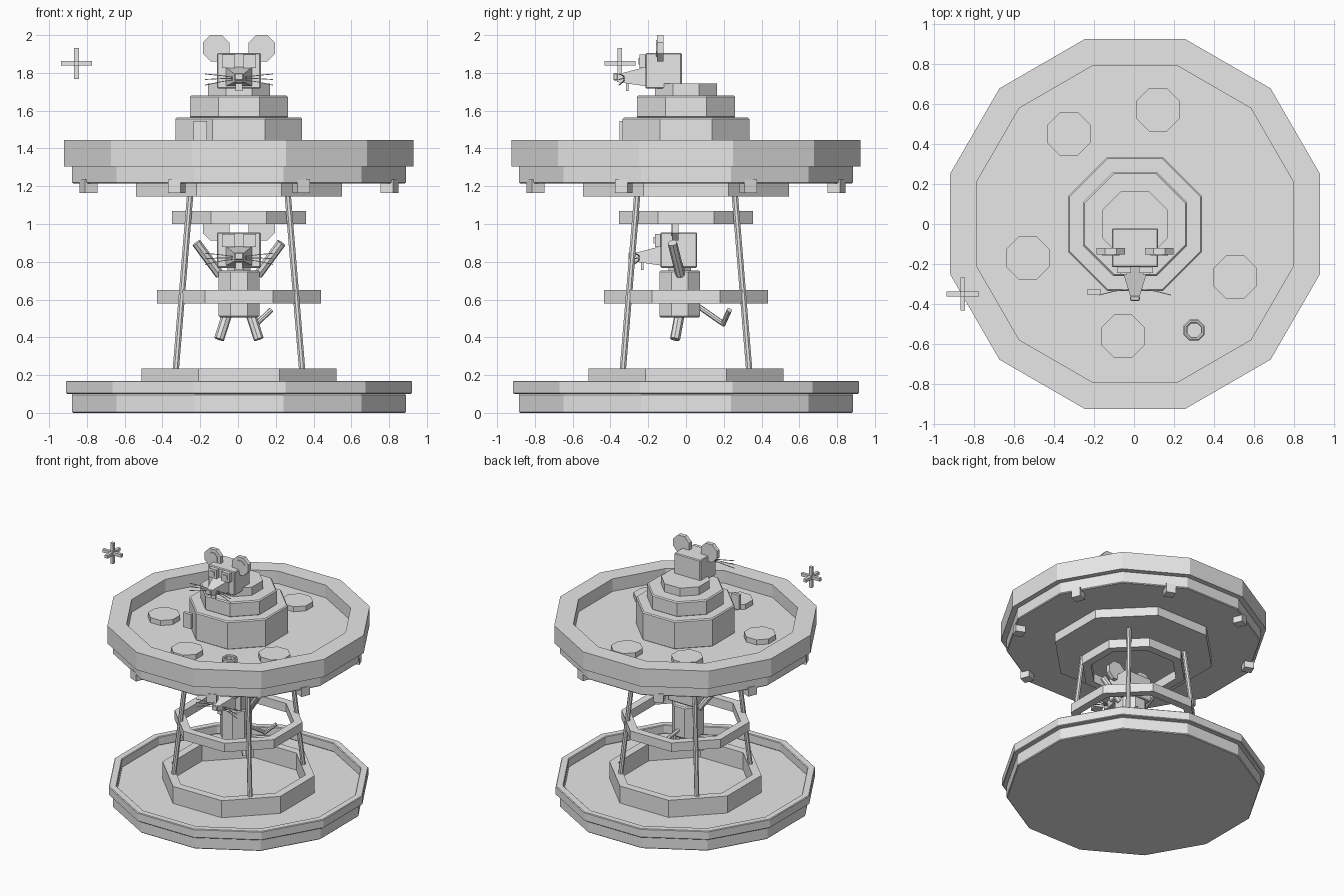
import bpy, bmesh, math
from mathutils import Vector, Matrix

if "Cube" in bpy.data.objects:
    bpy.data.objects.remove(bpy.data.objects["Cube"])

CX = 0.005  # axis of the whole tower
grey = bpy.data.materials.new("plain_grey")
grey.diffuse_color = (0.8, 0.8, 0.8, 1)
grey.use_nodes = True
grey.node_tree.nodes["Principled BSDF"].inputs["Base Color"].default_value = grey.diffuse_color


def finish(name, bm, bevel=0):
    bmesh.ops.recalc_face_normals(bm, faces=bm.faces)
    me = bpy.data.meshes.new(name)
    bm.to_mesh(me)
    bm.free()
    me.materials.append(grey)
    ob = bpy.data.objects.new(name, me)
    bpy.context.collection.objects.link(ob)
    if bevel:
        mod = ob.modifiers.new("edge", 'BEVEL')
        mod.width = bevel
        mod.segments = 1
        mod.limit_method = 'ANGLE'
        mod.angle_limit = math.radians(60)
    return ob


def prism(name, n, apothem, z0, z1, x=CX, y=0.0, inner=None, bevel=0):
    """Upright polygon prism with flats on the axes; hollow when inner is given."""
    bm = bmesh.new()

    def loop(a, z):
        r = a / math.cos(math.pi / n)
        return [bm.verts.new((x + r * math.cos(t), y + r * math.sin(t), z))
                for t in (math.pi * (2 * i + 1) / n for i in range(n))]

    if inner is None:
        loops = [loop(apothem, z0), loop(apothem, z1)]
        bm.faces.new(loops[0])
        bm.faces.new(loops[1])
    else:
        loops = [loop(apothem, z0), loop(apothem, z1), loop(inner, z1), loop(inner, z0)]
        loops.append(loops[0])
    for a, b in zip(loops, loops[1:]):
        for i in range(n):
            j = (i + 1) % n
            bm.faces.new((a[i], a[j], b[j], b[i]))
    return finish(name, bm, bevel)


def box(name, lo, hi, turn=0, bevel=0):
    lo, hi = Vector(lo), Vector(hi)
    bm = bmesh.new()
    m = (Matrix.Translation((lo + hi) / 2) @ Matrix.Rotation(turn, 4, 'Z')
         @ Matrix.Diagonal((*(hi - lo), 1)))
    bmesh.ops.create_cube(bm, size=1, matrix=m)
    return finish(name, bm, bevel)


def rod(name, p, q, r, n=8, r2=None):
    """Cylinder or cone between two points."""
    p, q = Vector(p), Vector(q)
    d = q - p
    bm = bmesh.new()
    m = (Matrix.Translation((p + q) / 2) @ d.to_track_quat('Z', 'Y').to_matrix().to_4x4()
         @ Matrix.Rotation(math.pi / n, 4, 'Z'))
    bmesh.ops.create_cone(bm, cap_ends=True, segments=n, radius1=r,
                          radius2=r if r2 is None else r2, depth=d.length, matrix=m)
    return finish(name, bm)


# Base: floor plate, raised rim and foot ring
prism("base_plate", 12, 0.885, 0, 0.10, bevel=0.006)
prism("base_rim", 12, 0.915, 0.10, 0.17, inner=0.86, bevel=0.005)
prism("foot_ring", 8, 0.517, 0.10, 0.235, inner=0.455)

# Leaning posts and the hoops joining them
for sx in (-1, 1):
    for sy in (-1, 1):
        rod("post", (CX + sx * 0.345, sy * 0.345, 0.10),
            (CX + sx * 0.258, sy * 0.258, 1.16), 0.018)
prism("lower_hoop", 8, 0.435, 0.58, 0.65, inner=0.375)
prism("upper_hoop", 8, 0.355, 1.00, 1.07, inner=0.295)

# Upper deck with tray rim
prism("deck_collar", 8, 0.545, 1.145, 1.22)
prism("deck_plate", 12, 0.885, 1.215, 1.345, bevel=0.006)
prism("deck_rim", 12, 0.925, 1.305, 1.445, inner=0.79)

# Lamps hanging under the deck edge
for i in range(8):
    t = math.radians(22.5 + 45 * i)
    x, y = CX + 0.862 * math.cos(t), 0.862 * math.sin(t)
    box("deck_lamp", (x - 0.036, y - 0.036, 1.165), (x + 0.036, y + 0.036, 1.235), t)

# Stepped turret
prism("turret_bottom", 8, 0.335, 1.34, 1.565, bevel=0.008)
prism("turret_middle", 8, 0.26, 1.56, 1.68, bevel=0.008)
prism("turret_top", 8, 0.165, 1.68, 1.745)
box("turret_panel", (-0.235, -0.353, 1.43), (-0.165, -0.328, 1.545))

# Pads and small cup on the deck
for x, y in ((0.12, 0.57), (-0.325, 0.45), (-0.53, -0.17), (-0.055, -0.56), (0.505, -0.265)):
    prism("deck_pad", 8, 0.108, 1.34, 1.385, x, y)
prism("cup", 8, 0.053, 1.34, 1.40, 0.30, -0.53, inner=0.034, bevel=0.006)

# Floating three-way sparkle
c = Vector((-0.855, -0.35, 1.85))
for axis in range(3):
    h = Vector((0.012, 0.012, 0.012))
    h[axis] = 0.082
    box("sparkle_arm", c - h, c + h)


def head(y, z):
    """Boxy rodent head; y and z are its origin offsets."""
    def P(a, b, d):
        return Vector((CX + a, y + b, z + d))

    box("head", P(-0.116, -0.215, 0), P(0.116, -0.022, 0.188), bevel=0.006)
    # Tapered snout, drooping toward the nose
    bm = bmesh.new()
    ends = [[bm.verts.new(P(a, b, d)) for a, d in ((-w, lo), (w, lo), (w, hi), (-w, hi))]
            for b, w, lo, hi in ((-0.21, 0.07, 0.012, 0.115), (-0.365, 0.022, 0.035, 0.075))]
    bm.faces.new(ends[0])
    bm.faces.new(ends[1])
    for i in range(4):
        j = (i + 1) % 4
        bm.faces.new((ends[0][i], ends[0][j], ends[1][j], ends[1][i]))
    finish("snout", bm)
    box("nose", P(-0.024, -0.385, 0.042), P(0.024, -0.36, 0.082), bevel=0.005)
    box("teeth", P(-0.018, -0.318, -0.012), P(0.018, -0.305, 0.04))
    for s in (-1, 1):
        # Eyes with pupils
        for nm, w, f, back in (("eye", 0.035, -0.245, -0.21), ("pupil", 0.017, -0.252, -0.24)):
            a = s * 0.056
            box(nm, P(a - w, f, 0.145 - w), P(a + w, back, 0.145 + w))
        # Ears with inner disc
        rod("ear", P(s * 0.121, -0.12, 0.214), P(s * 0.121, -0.153, 0.214), 0.076)
        rod("inner_ear", P(s * 0.121, -0.15, 0.214), P(s * 0.121, -0.158, 0.214), 0.048)
        # Whiskers
        for d0, d1 in ((0.058, 0.077), (0.053, 0.048), (0.048, 0.018)):
            mid = P(s * 0.10, -0.335, (d0 + d1) / 2 + 0.002)
            rod("whisker", P(s * 0.015, -0.325, d0), mid, 0.003, 4)
            rod("whisker", mid, P(s * 0.18, -0.355, d1), 0.003, 4)


# Head on the turret, and the full figure hanging inside the posts
head(0, 1.717)
head(0.08, 0.768)
prism("body", 8, 0.108, 0.505, 0.755, CX, -0.033, bevel=0.008)
prism("neck", 8, 0.06, 0.74, 0.78, CX, -0.033)
for s in (-1, 1):
    rod("arm", (CX + s * 0.10, -0.03, 0.73), (CX + s * 0.225, -0.072, 0.90), 0.025)
    rod("leg", (CX + s * 0.065, -0.035, 0.515), (CX + s * 0.105, -0.058, 0.39), 0.027)
rod("tail", (CX, 0.05, 0.575), (0.10, 0.20, 0.47), 0.014)
rod("tail_tip", (0.095, 0.195, 0.468), (0.175, 0.23, 0.545), 0.014)
